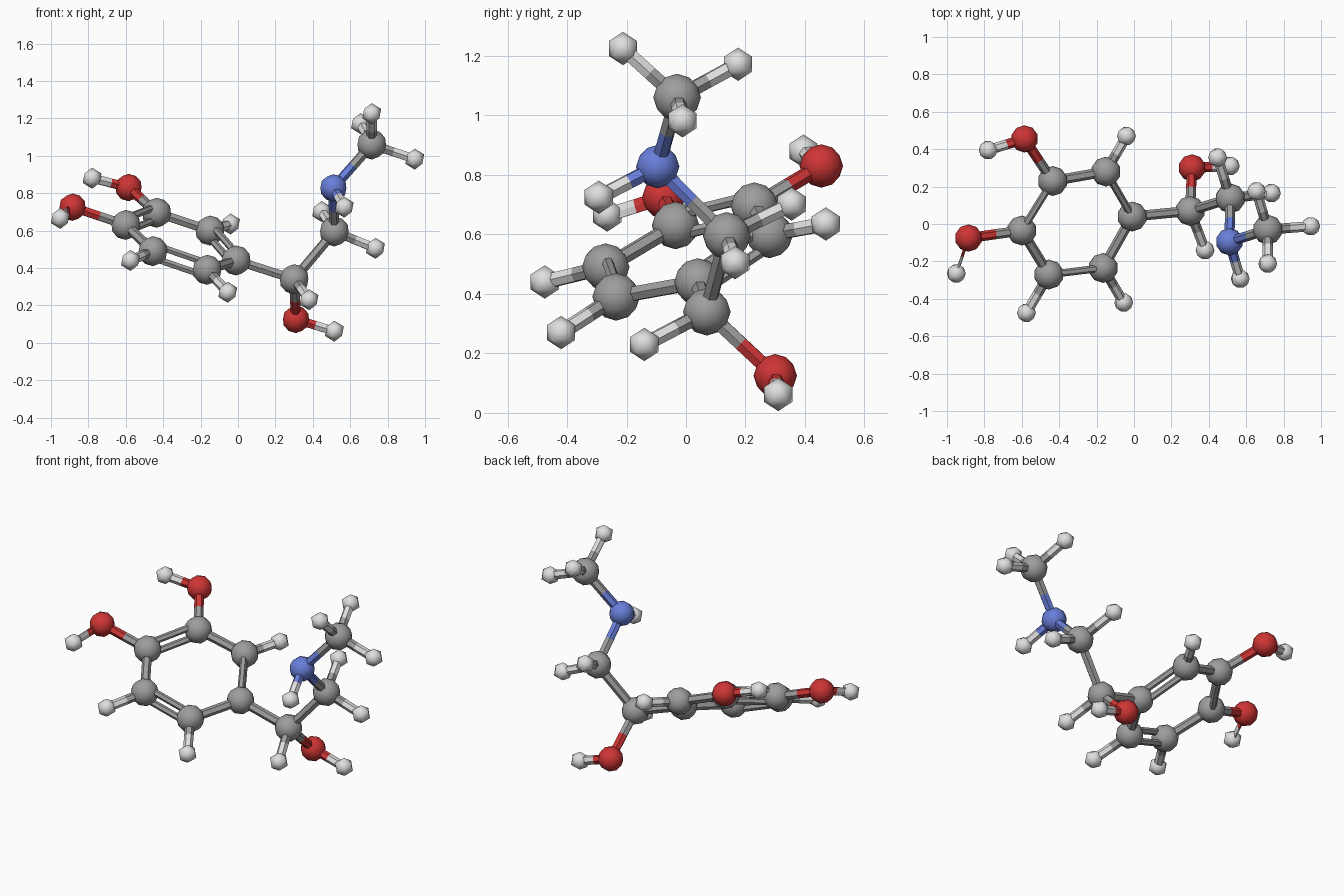
import bpy
from mathutils import Vector, Matrix

cube = bpy.data.objects.get("Cube")
if cube:
    bpy.data.objects.remove(cube, do_unlink=True)


def make_material(name, colour):
    mat = bpy.data.materials.new(name)
    mat.use_nodes = True
    mat.diffuse_color = (*colour, 1)
    shader = next(n for n in mat.node_tree.nodes if n.type == 'BSDF_PRINCIPLED')
    shader.inputs["Base Color"].default_value = (*colour, 1)
    shader.inputs["Roughness"].default_value = 0.6
    return mat


# Each element: material, ball radius, icosphere subdivisions
ELEMENTS = {
    "carbon": (make_material("mid grey", (.34, .34, .34)), .08, 2),
    "hydrogen": (make_material("pale grey", (.74, .74, .74)), .056, 1),
    "oxygen": (make_material("red", (.62, .035, .035)), .073, 2),
    "nitrogen": (make_material("blue", (.14, .21, .7)), .073, 2),
}

# Ball centres; the first word of each name is the element
ATOMS = {
    # six-sided ring
    "carbon_ring_inner": (-.01, .04, .44),
    "carbon_ring_back": (-.15, .28, .6),
    "carbon_ring_back_outer": (-.435, .23, .695),
    "carbon_ring_outer": (-.6, -.035, .63),
    "carbon_ring_front_outer": (-.455, -.27, .49),
    "carbon_ring_front": (-.165, -.235, .39),
    # groups on the ring
    "oxygen_back": (-.585, .455, .83),
    "hydrogen_back_tip": (-.78, .395, .88),
    "oxygen_outer": (-.885, -.075, .725),
    "hydrogen_outer_tip": (-.95, -.265, .665),
    "hydrogen_ring_back": (-.04, .47, .635),
    "hydrogen_ring_front_outer": (-.575, -.475, .44),
    "hydrogen_ring_front": (-.055, -.42, .27),
    # side chain
    "carbon_chain_low": (.3, .07, .34),
    "oxygen_low": (.31, .3, .125),
    "hydrogen_low_tip": (.515, .31, .062),
    "hydrogen_chain_low": (.38, -.14, .23),
    "carbon_chain_mid": (.515, .137, .595),
    "hydrogen_mid_back": (.447, .355, .702),
    "hydrogen_mid_left": (.735, .165, .505),
    "nitrogen_chain": (.51, -.095, .828),
    "hydrogen_nitrogen": (.568, -.293, .725),
    "carbon_chain_top": (.715, -.03, 1.06),
    "hydrogen_top_left": (.945, -.012, .982),
    "hydrogen_top_back": (.655, .175, 1.172),
    "hydrogen_top_front": (.715, -.212, 1.225),
}


def element(name):
    return ELEMENTS[name.split("_")[0]]


def finish(obj, name, mat):
    obj.name = obj.data.name = name
    obj.data.materials.append(mat)


def ball(name, centre):
    mat, radius, detail = element(name)
    bpy.ops.mesh.primitive_ico_sphere_add(
        subdivisions=detail, radius=radius, location=centre)
    bpy.ops.object.shade_smooth()
    finish(bpy.context.object, name, mat)


def rod(name, start, end, radius, mat, flat):
    # Six-sided bar; its local y lies level, so flat squeezes it sideways
    axis = (end - start).normalized()
    level = Vector((0, 0, 1)).cross(axis).normalized()
    rotation = Matrix((level.cross(axis), level, axis)).transposed()
    bpy.ops.mesh.primitive_cylinder_add(
        vertices=6, radius=radius, depth=(end - start).length,
        location=(start + end) / 2, rotation=rotation.to_euler())
    obj = bpy.context.object
    obj.scale.y = flat
    bpy.ops.object.shade_smooth_by_angle()
    finish(obj, name, mat)


def bond(first, second, double=False, flat=1):
    # Each half takes the colour of the ball it starts from
    a, b = Vector(ATOMS[first]), Vector(ATOMS[second])
    axis = (b - a).normalized()
    up = Vector((0, 0, 1))
    up = (up - axis * up.dot(axis)).normalized()
    shifts = (up * .034, up * -.034) if double else (Vector(),)
    radius = .02 if double else .027
    mid = (a + b) / 2
    for shift in shifts:
        for name, end in ((first, a), (second, b)):
            rod("rod_" + name, end + shift, mid + shift, radius,
                element(name)[0], flat)


for atom, centre in ATOMS.items():
    ball(atom, centre)

# Ring rods, alternating double and single
ring = [n for n in ATOMS if n.startswith("carbon_ring")]
for i, atom in enumerate(ring):
    bond(atom, ring[(i + 1) % len(ring)], double=i % 2 == 0)

# Groups on the ring
bond("carbon_ring_back_outer", "oxygen_back")
bond("oxygen_back", "hydrogen_back_tip")
bond("carbon_ring_outer", "oxygen_outer")
bond("oxygen_outer", "hydrogen_outer_tip", flat=.3)
for side in ("back", "front_outer", "front"):
    bond("carbon_ring_" + side, "hydrogen_ring_" + side)

# Side chain
chain = ["carbon_ring_inner", "carbon_chain_low", "carbon_chain_mid",
         "nitrogen_chain", "carbon_chain_top"]
for first, second in zip(chain, chain[1:]):
    bond(first, second)
bond("carbon_chain_low", "oxygen_low")
bond("oxygen_low", "hydrogen_low_tip")
bond("carbon_chain_low", "hydrogen_chain_low")
bond("nitrogen_chain", "hydrogen_nitrogen")
for side in ("back", "left"):
    bond("carbon_chain_mid", "hydrogen_mid_" + side)
for side in ("left", "back", "front"):
    bond("carbon_chain_top", "hydrogen_top_" + side)
